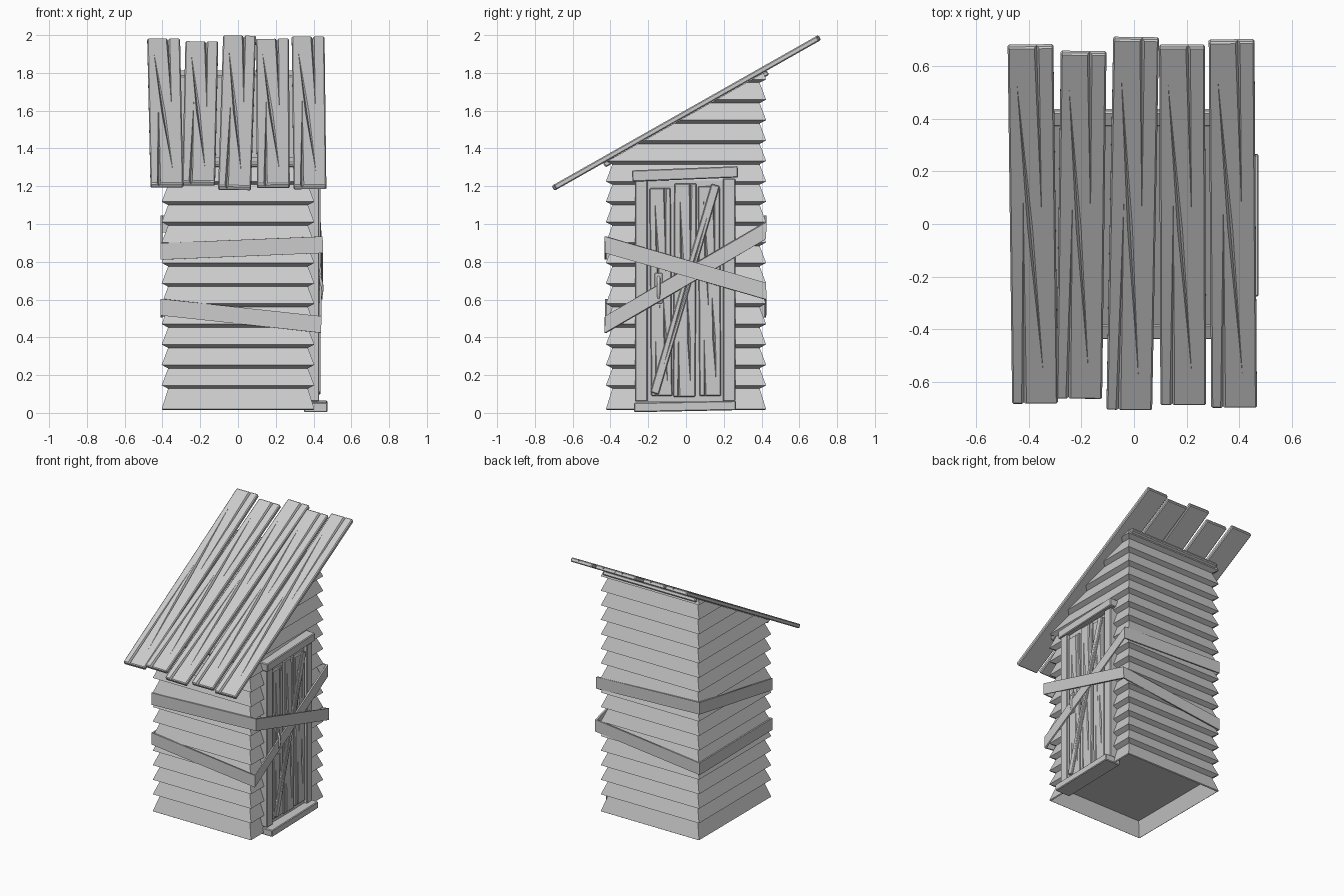
import bpy, bmesh, math
from mathutils import Matrix, Vector

if "Cube" in bpy.data.objects:
    bpy.data.objects.remove(bpy.data.objects["Cube"])

wood = bpy.data.materials.new("weathered_grey")
wood.use_nodes = True
GREY = (0.6, 0.6, 0.6, 1)
wood.diffuse_color = GREY
wood.node_tree.nodes["Principled BSDF"].inputs["Base Color"].default_value = GREY


def finish(bm, name):
    bmesh.ops.recalc_face_normals(bm, faces=bm.faces[:])
    mesh = bpy.data.meshes.new(name)
    bm.to_mesh(mesh)
    bm.free()
    mesh.materials.append(wood)
    obj = bpy.data.objects.new(name, mesh)
    bpy.context.collection.objects.link(obj)
    return obj


def apply(obj, mod):
    bpy.ops.object.select_all(action='DESELECT')
    obj.select_set(True)
    bpy.context.view_layer.objects.active = obj
    bpy.ops.object.modifier_apply(modifier=mod.name)


def plank(name, width, length, thick, matrix, gouges=(), bevel=0.006, cut=0.02):
    """Bevelled board: x across, y along, z thickness, with tapered splits in its top."""
    bm = bmesh.new()
    bmesh.ops.create_cube(bm, size=1, matrix=Matrix.Diagonal((width, length, thick, 1)))
    if bevel:
        bmesh.ops.bevel(bm, geom=bm.edges[:], offset=bevel, segments=1, affect='EDGES')
    obj = finish(bm, name)
    if gouges:
        bm = bmesh.new()
        for a, b in gouges:
            a = Vector((a[0] * width, a[1] * length, thick / 2 + 0.001))
            b = Vector((b[0] * width, b[1] * length, thick / 2 + 0.001))
            mid = (a + b) / 2
            side = (b - a).cross(Vector((0, 0, 1))).normalized() * cut / 2
            deep = mid - Vector((0, 0, thick * 0.6))
            va, vb, vl, vr, vd = [bm.verts.new(p) for p in (a, b, mid + side, mid - side, deep)]
            for f in ((va, vr, vb, vl), (va, vl, vd), (va, vd, vr), (vb, vd, vl), (vb, vr, vd)):
                bm.faces.new(f)
        cutter = finish(bm, "gouge_cutter")
        cutter.hide_render = True
        mod = obj.modifiers.new("gouges", 'BOOLEAN')
        mod.operation, mod.solver, mod.object = 'DIFFERENCE', 'EXACT', cutter
        apply(obj, mod)
        bpy.data.objects.remove(cutter)
    obj.matrix_world = matrix
    return obj


# Clapboard walls: stacked flared rings trimmed to the roof slope
SLOPE = math.radians(29.5)
roof_normal = Vector((0, -math.sin(SLOPE), math.cos(SLOPE)))
STEP, IN_X, IN_Y, FLARE = 0.108, 0.37, 0.39, 0.034


def clapboard(index):
    bottom = 0.02 + STEP * index
    profile = [(0, 0), (FLARE, 0.018), (0, STEP)] if index else [(FLARE, 0), (0, STEP)]
    bm = bmesh.new()
    loops = [[bm.verts.new((sx * (IN_X + out), sy * (IN_Y + out), bottom + up))
              for sx, sy in ((-1, -1), (1, -1), (1, 1), (-1, 1))] for out, up in profile]
    for low, high in zip(loops, loops[1:]):
        for i in range(4):
            j = (i + 1) % 4
            bm.faces.new((low[i], low[j], high[j], high[i]))
    if index:
        bm.faces.new(loops[0][::-1])
        bm.faces.new(loops[-1])
    geom = bm.verts[:] + bm.edges[:] + bm.faces[:]
    cut = bmesh.ops.bisect_plane(bm, geom=geom, plane_co=(0, 0, 1.568), plane_no=roof_normal,
                                 clear_outer=True)["geom_cut"]
    edges = [e for e in cut if isinstance(e, bmesh.types.BMEdge)]
    if edges:
        bmesh.ops.holes_fill(bm, edges=[e for e in bm.edges if e.is_boundary], sides=0)
    obj = finish(bm, f"clapboard_{index + 1}")
    if not index:
        mod = obj.modifiers.new("thickness", 'SOLIDIFY')
        mod.thickness = 0.012
        apply(obj, mod)


for n in range(17):
    clapboard(n)

# Roof planks: centre x, centre y, length, sideways lean
roof_tilt = Matrix.Rotation(SLOPE, 4, 'X')
roof_gouges = [((0.2, 0), (0.06, 1.04)), ((-0.2, 0.1), (-0.28, -1.1)), ((-0.32, 0.42), (0.2, -0.43))]
roof = [(-0.385, 0, 1.56, 0.011), (-0.2, -0.003, 1.51, -0.011), (-0.005, 0.002, 1.62, -0.016),
        (0.185, -0.003, 1.565, 0.003), (0.376, 0.002, 1.60, 0.006)]
for n, (x, y, length, lean) in enumerate(roof):
    place = (Matrix.Translation((x, y, 1.587 + y * math.tan(SLOPE)))
             @ roof_tilt @ Matrix.Rotation(lean, 4, 'Z'))
    plank(f"roof_plank_{n + 1}", 0.174, length, 0.03, place, roof_gouges)

# Battens joining the roof planks
for n, y in enumerate((-0.405, 0.405)):
    place = Matrix.Translation((0, y, 1.557 + y * math.tan(SLOPE))) @ roof_tilt
    plank(f"roof_batten_{n + 1}", 0.76, 0.065, 0.028, place)

# Door wall boards: local x runs along y, local y runs up, thickness faces +x
upright = Matrix(((0, 0, 1, 0), (1, 0, 0, 0), (0, 1, 0, 0), (0, 0, 0, 1)))


def door_board(name, x, y, z, width, length, thick, lean=0.0, gouges=(), bevel=0.005):
    place = Matrix.Translation((x, y, z)) @ upright @ Matrix.Rotation(lean, 4, 'Z')
    return plank(name, width, length, thick, place, gouges, bevel, 0.017)


door_board("door_backing", 0.385, -0.005, 0.645, 0.42, 1.17, 0.045, bevel=0)
door_board("front_door_post", 0.39, -0.237, 0.65, 0.066, 1.18, 0.08)
door_board("rear_door_post", 0.39, 0.228, 0.65, 0.066, 1.18, 0.08)
door_board("door_header", 0.40, -0.005, 1.265, 0.56, 0.06, 0.085, 0.04)
door_board("door_sill", 0.412, -0.005, 0.034, 0.54, 0.05, 0.125, 0.02)
splits = [((-0.25, 0.45), (-0.05, -0.1)), ((0.2, 1.0), (0.25, 0.02)),
          ((0.1, 0.0), (0.28, -0.45)), ((-0.2, -1.0), (-0.28, -0.15))]
door_board("door_plank_1", 0.411, -0.133, 0.64, 0.112, 1.10, 0.026, 0.008, splits)
door_board("door_plank_2", 0.413, -0.006, 0.65, 0.118, 1.13, 0.026, -0.006, splits)
door_board("door_plank_3", 0.411, 0.125, 0.645, 0.115, 1.11, 0.026, 0.007, splits)
door_board("door_brace", 0.43, -0.005, 0.655, 0.046, 1.15, 0.016, -0.285, [((0.1, 0.4), (0.1, -0.4))])

# Door handle: thin back plate and a bowed pull
door_board("handle_plate", 0.427, -0.145, 0.66, 0.042, 0.16, 0.008, bevel=0.003)
curve = bpy.data.curves.new("door_handle", 'CURVE')
curve.dimensions, curve.bevel_depth, curve.bevel_resolution = '3D', 0.009, 2
curve.use_fill_caps = True
spline = curve.splines.new('POLY')
spline.points.add(6)
for i, point in enumerate(spline.points):
    t = math.pi * i / 6
    point.co = (0.424 + 0.02 * math.sin(t), -0.145, 0.66 - 0.06 * math.cos(t), 1)
curve.materials.append(wood)
bpy.context.collection.objects.link(bpy.data.objects.new("door_handle", curve))

# One strap winding twice around the walls and crossing over the door
corners = [(-0.405, -0.425), (0.436, -0.425), (0.436, 0.42), (-0.405, 0.42)]
heights = [0.855, 0.89, 0.645, 0.55, 0.56, 0.468, 0.965, 1.0]
bm = bmesh.new()
rows = []
for i, z in enumerate(heights):
    x, y = corners[i % 4]
    if i in (1, 2):
        x += 0.008
    rows.append([bm.verts.new((x, y, z + s * 0.044)) for s in (-1, 1)])
for i, row in enumerate(rows):
    after = rows[(i + 1) % len(rows)]
    bm.faces.new((row[0], after[0], after[1], row[1]))
strap = finish(bm, "wrapped_strap")
mod = strap.modifiers.new("thickness", 'SOLIDIFY')
mod.thickness, mod.offset = 0.014, 0
apply(strap, mod)
